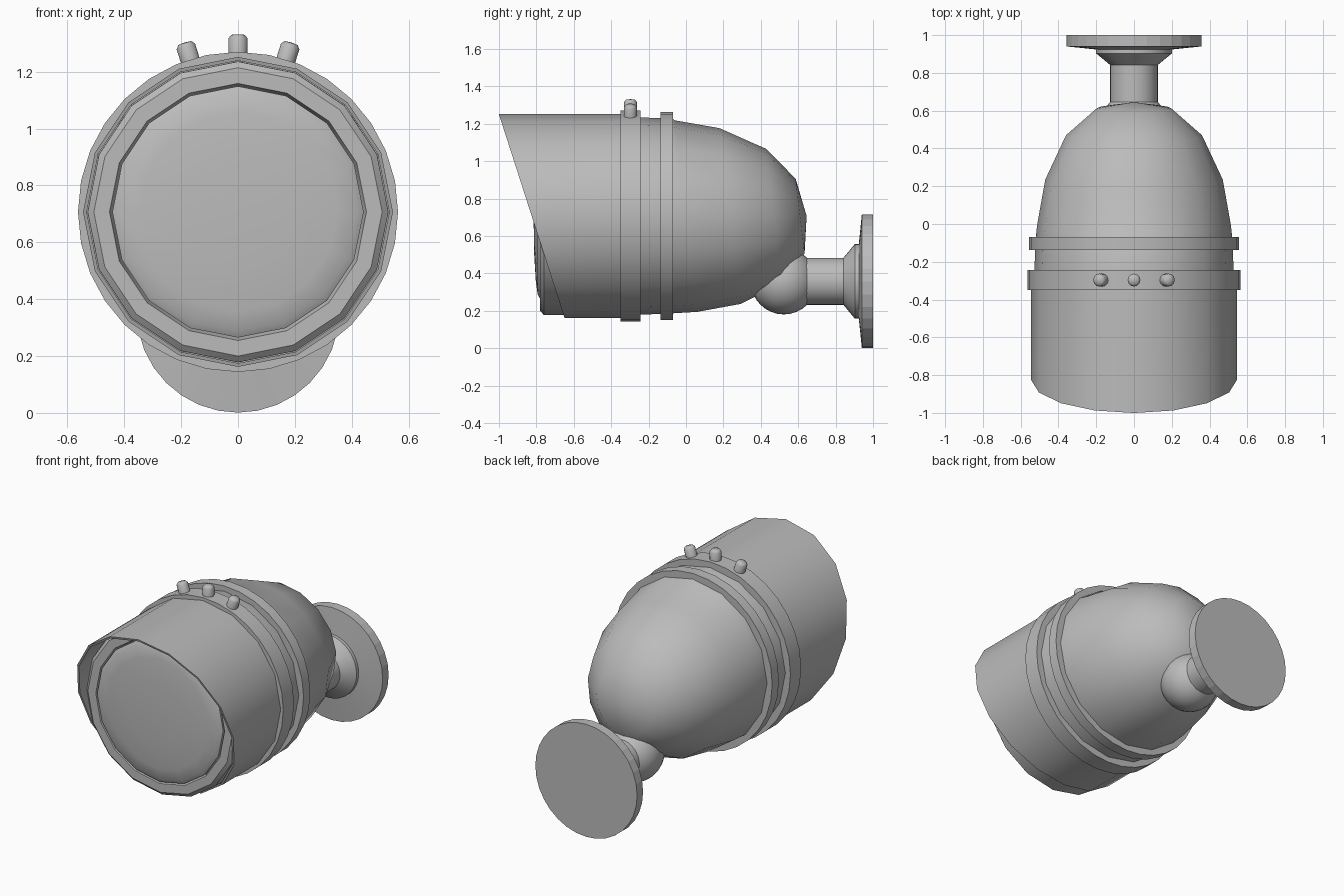
import bpy, bmesh, math
from mathutils import Vector, Matrix

if "Cube" in bpy.data.objects:
    bpy.data.objects.remove(bpy.data.objects["Cube"])

grey = bpy.data.materials.new("plain grey")
grey.use_nodes = True
grey.diffuse_color = (0.5, 0.5, 0.5, 1)
grey.node_tree.nodes["Principled BSDF"].inputs["Base Color"].default_value = (0.5, 0.5, 0.5, 1)

BODY_Z = 0.707   # height of the housing axis
MOUNT_Z = 0.358  # height of the wall mount axis


def finish(name, bm, angle=35):
    """Turn a bmesh into a shaded grey object."""
    bmesh.ops.remove_doubles(bm, verts=bm.verts, dist=0.0005)
    bmesh.ops.recalc_face_normals(bm, faces=bm.faces)
    mesh = bpy.data.meshes.new(name)
    bm.to_mesh(mesh)
    bm.free()
    mesh.materials.append(grey)
    ob = bpy.data.objects.new(name, mesh)
    bpy.context.collection.objects.link(ob)
    bpy.ops.object.select_all(action="DESELECT")
    ob.select_set(True)
    bpy.context.view_layer.objects.active = ob
    bpy.ops.object.shade_smooth_by_angle(angle=math.radians(angle))
    return ob


def lathe(name, profile, sides, z, closed=False, slant=None, angle=35):
    """Spin (radius, y) points about the y direction at height z."""
    bm = bmesh.new()
    rings = []
    for r, y in profile:
        ring = []
        for i in range(sides):
            a = math.tau * i / sides
            p = Vector((r * math.sin(a), y, r * math.cos(a)))
            if slant:
                p.y = slant(p)
            ring.append(bm.verts.new(p + Vector((0, 0, z))))
        rings.append(ring)
    pairs = list(zip(rings, rings[1:]))
    if closed:
        pairs.append((rings[-1], rings[0]))
    for a, b in pairs:
        for i in range(sides):
            j = (i + 1) % sides
            bm.faces.new((a[i], a[j], b[j], b[i]))
    return finish(name, bm, angle)


# Rounded housing: bevelled front lip, tapering back, slightly tilted tail
def tail_tilt(p):
    return p.y - 0.12 * p.z if p.y > -0.05 else p.y


lathe("housing", [(0, -0.74), (0.44, -0.74), (0.452, -0.78), (0.507, -0.78),
                  (0.529, -0.76), (0.53, -0.3), (0.52, -0.07), (0.512, 0.0),
                  (0.47, 0.235), (0.36, 0.47), (0.2, 0.61), (0, 0.645)],
      16, BODY_Z, slant=tail_tilt, angle=40)

# Gently domed front glass
lathe("lens", [(0, -0.815), (0.2, -0.812), (0.35, -0.803), (0.42, -0.793),
               (0.442, -0.78), (0.442, -0.735)], 16, BODY_Z, angle=40)


# Sun hood with a slanted front edge
def hood_cut(p):
    return -0.825 - 0.322 * p.z if p.y < -0.9 else p.y


lathe("sun_hood", [(0.545, -1), (0.545, -0.34), (0.532, -0.34), (0.532, -1)],
      16, BODY_Z, closed=True, slant=hood_cut)

# Two clamp bands
for name, r, y0, y1 in (("front_band", 0.563, -0.35, -0.243),
                        ("rear_band", 0.556, -0.137, -0.07)):
    lathe(name, [(r, y0), (r, y1), (0.5, y1), (0.5, y0)], 32, BODY_Z, closed=True)

# Three knobs standing radially on the front band
for name, deg in (("right_knob", -17.5), ("middle_knob", 0), ("left_knob", 17.5)):
    ob = lathe(name, [(0, 0), (0.034, 0), (0.034, 0.07), (0.024, 0.083), (0, 0.085)],
               12, 0, angle=50)
    turn = Matrix.Rotation(math.radians(deg), 4, "Y")
    stand = Matrix.Rotation(math.radians(90), 4, "X")
    ob.data.transform(Matrix.Translation((0, -0.297, BODY_Z)) @ turn
                      @ Matrix.Translation((0, 0, 0.54)) @ stand)

# Ball joint
bm = bmesh.new()
bmesh.ops.create_uvsphere(bm, u_segments=24, v_segments=16, radius=0.177,
                          matrix=Matrix.Translation((0, 0.523, MOUNT_Z)))
finish("ball_joint", bm)

# Neck flaring into a collar
lathe("neck", [(0, 0.6), (0.126, 0.6), (0.126, 0.842), (0.2, 0.903),
               (0.2, 0.93), (0, 0.93)], 32, MOUNT_Z)

# Round wall plate
lathe("wall_plate", [(0, 0.924), (0.2, 0.924), (0.357, 0.94), (0.357, 1.0), (0, 1.0)],
      32, MOUNT_Z, angle=4)
